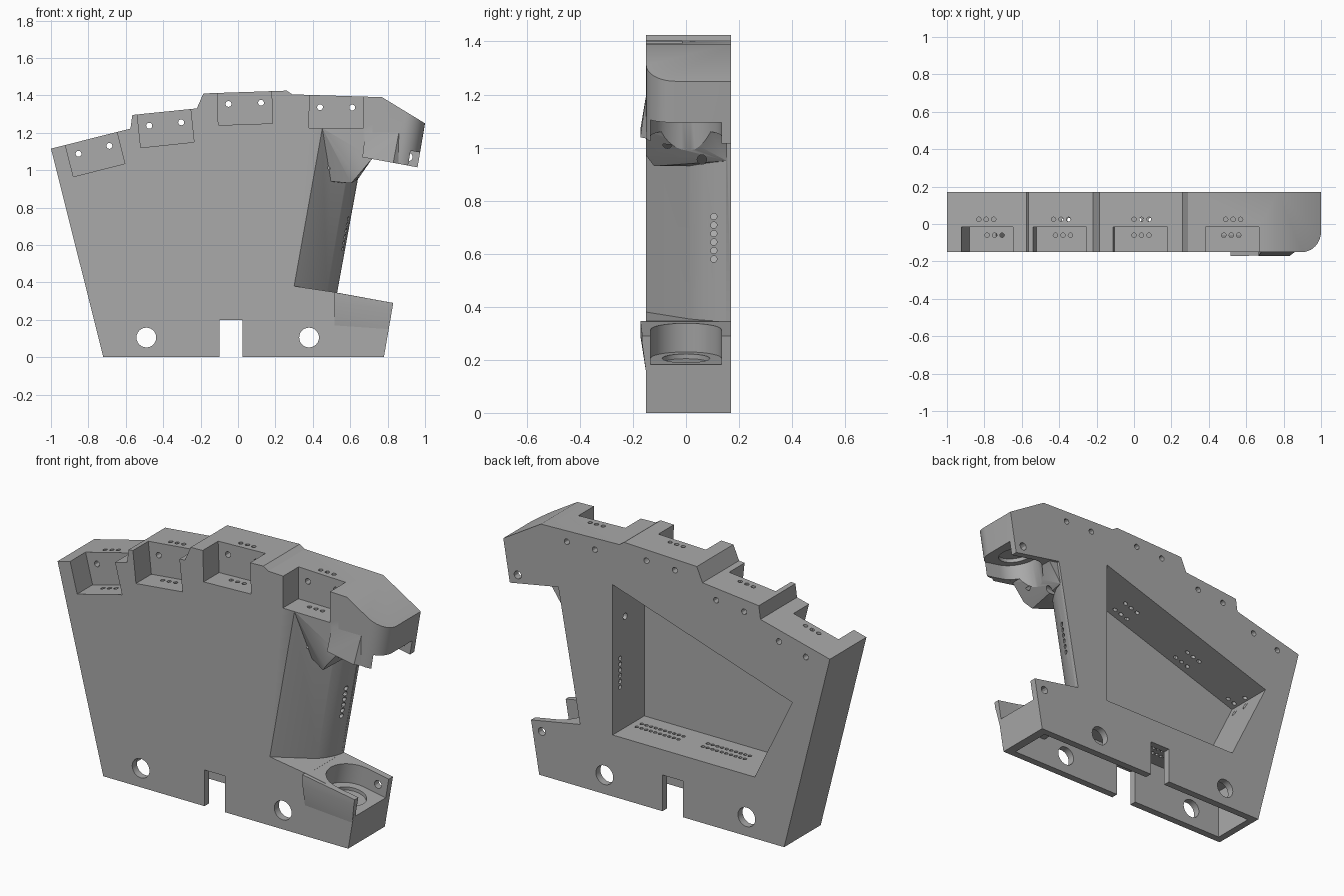
import bpy, bmesh, math
from mathutils import Matrix, Vector

old = bpy.data.objects.get("Cube")
if old:
    bpy.data.objects.remove(old, do_unlink=True)

grey = bpy.data.materials.new("plain_grey")
grey.use_nodes = True
tone = (0.4, 0.4, 0.4, 1)
grey.diffuse_color = tone
grey.node_tree.nodes["Principled BSDF"].inputs["Base Color"].default_value = tone


def to_object(bm, name):
    bmesh.ops.recalc_face_normals(bm, faces=bm.faces)
    mesh = bpy.data.meshes.new(name)
    bm.to_mesh(mesh)
    bm.free()
    ob = bpy.data.objects.new(name, mesh)
    bpy.context.collection.objects.link(ob)
    mesh.materials.append(grey)
    return ob


def solid(points, low, high, matrix):
    """Extrude a flat outline along local z, then place it."""
    bm = bmesh.new()
    face = bm.faces.new([bm.verts.new((a, b, low)) for a, b in points])
    out = bmesh.ops.extrude_face_region(bm, geom=[face])
    moved = [v for v in out["geom"] if isinstance(v, bmesh.types.BMVert)]
    bmesh.ops.translate(bm, verts=moved, vec=(0, 0, high - low))
    bm.transform(matrix)
    bmesh.ops.recalc_face_normals(bm, faces=bm.faces)
    return bm


def plate(points, front, back):
    """Outline in x and z, running from front to back in y."""
    return solid(points, -back, -front, Matrix.Rotation(math.pi / 2, 4, "X"))


def hull(points):
    bm = bmesh.new()
    for p in points:
        bm.verts.new(p)
    out = bmesh.ops.convex_hull(bm, input=bm.verts)
    bmesh.ops.delete(bm, geom=list(set(out["geom_interior"] + out["geom_unused"])), context="VERTS")
    return bm


def drills(holes, axis):
    """Round pins given as start point, length and radius."""
    bm = bmesh.new()
    turn = Vector(axis).to_track_quat("Z", "Y").to_matrix().to_4x4()
    for start, length, radius in holes:
        mid = Vector(start) + Vector(axis) * length / 2
        bmesh.ops.create_cone(bm, cap_ends=True, segments=24 if radius > 0.03 else 12,
                              radius1=radius, radius2=radius, depth=length,
                              matrix=Matrix.Translation(mid) @ turn)
    return bm


def combine(bm, operation="DIFFERENCE"):
    tool = to_object(bm, "cutter")
    tool.hide_render = True
    mod = frame.modifiers.new("shape", "BOOLEAN")
    mod.operation, mod.solver, mod.object = operation, "EXACT", tool
    bpy.context.view_layer.objects.active = frame
    bpy.ops.object.modifier_apply(modifier=mod.name)
    bpy.data.objects.remove(tool, do_unlink=True)


FRONT, BACK = -0.15, 0.17

# Main slab with the stepped top, overhang and foot shelf
outline = [(-0.72, 0), (0.78, 0), (0.83, 0.29), (0.53, 0.345), (0.663, 1.07),
           (0.96, 1.015), (1, 1.25), (0.77, 1.39), (0.29, 1.405), (0.26, 1.425),
           (-0.185, 1.41), (-0.22, 1.33), (-0.565, 1.295), (-0.575, 1.222), (-1, 1.115)]
bm = plate(outline, FRONT, BACK)
# Rounded front corner of the overhang
corner = [e for e in bm.edges
          if all(v.co.x > 0.95 and v.co.y < 0 for v in e.verts)]
bmesh.ops.bevel(bm, geom=corner, offset=0.11, segments=10, profile=0.5, affect="EDGES")
frame = to_object(bm, "frame")

# Slanted recess in front of the column
section = [(0.30, -0.15), (0.475, 0.015), (0.50, 0.06), (0.52, 0.105), (0.53, 0.15),
           (0.56, 0.15), (0.56, -0.25), (0.2, -0.25)]
shear = Matrix(((1, 0, 0.15, 0), (0, 1, 0, 0), (-0.15, 0, 0.84, 0.425), (0, 0, 0, 1)))
combine(solid(section, 0, 1, shear))

# Gusset below the overhang
combine(hull([(0.45, FRONT, 1.225), (0.64, FRONT, 0.97), (0.665, FRONT, 1.065),
              (0.72, FRONT, 1.065), (0.72, FRONT, 1.25), (0.46, FRONT, 1.25),
              (0.605, -0.12, 0.93), (0.495, -0.06, 0.94), (0.57, 0.02, 0.93),
              (0.64, 0.155, 0.95), (0.72, 0.155, 1.065), (0.72, 0.155, 1.25),
              (0.5, 0.155, 1.25), (0.5, 0.155, 0.95)]), "UNION")

# Thickened front walls around the two sockets
combine(hull([(0.515, -0.172, 0.347), (0.83, -0.165, 0.29), (0.515, -0.172, 0.29),
              (0.825, -0.165, 0.26), (0.515, -0.15, 0.17), (0.805, -0.15, 0.15),
              (0.515, -0.12, 0.347), (0.83, -0.12, 0.29), (0.515, -0.12, 0.17),
              (0.805, -0.12, 0.15)]), "UNION")
combine(hull([(0.665, -0.172, 1.069), (0.83, -0.172, 1.039), (0.665, -0.13, 1.069),
              (0.87, -0.14, 1.032), (0.68, -0.15, 1.2), (0.86, -0.15, 1.2),
              (0.68, -0.12, 1.2), (0.86, -0.12, 1.2)]), "UNION")

# Round sockets that open to the side
RADIUS = 0.133
TILT = Matrix.Rotation(math.radians(10.4), 4, "Y")
angles = [math.pi / 2 + math.pi * i / 24 for i in range(25)]
socket = [(RADIUS * math.cos(a), RADIUS * math.sin(a)) for a in angles]
socket += [(0.4, -RADIUS), (0.4, RADIUS)]
low_place = Matrix.Translation((0.70, 0, 0.314)) @ TILT
high_place = Matrix.Translation((0.81, 0, 1.043)) @ TILT
combine(solid(socket, -0.11, 0.15, low_place))
combine(solid(socket, -0.08, 0.08, high_place))
disc = [(0.09 * math.cos(a * 2), 0.09 * math.sin(a * 2)) for a in angles[:-1]]
combine(solid(disc, -0.128, -0.05, low_place))
combine(solid(disc, 0.02, 0.1, high_place))

# Large sloping pocket in the back
combine(plate([(0.33, 0.34), (0.33, 1.172), (-0.77, 0.814), (-0.54, 0.34)], -0.107, 0.3))

# Hollow base and the slot through it
combine(plate([(-0.68, -0.1), (-0.68, 0.28), (0.45, 0.28), (0.53, 0.15),
               (0.73, 0.15), (0.73, -0.1)], -0.11, 0.13))
combine(plate([(-0.1, -0.1), (0.025, -0.1), (0.025, 0.2), (-0.1, 0.2)], -0.3, 0.3))

# Four switch bays along the top: floor corners, pin holes and hole rows
bays = [((-0.88, 0.965), (-0.605, 1.035), (-0.79, -0.745), 0.75),
        ((-0.52, 1.12), (-0.235, 1.15), (-0.39, -0.38), 0.75),
        ((-0.105, 1.24), (0.185, 1.25), (0.04, 0.04), 0.75),
        ((0.38, 1.225), (0.667, 1.222), (0.53, 0.52), 1.0)]
across, down = [], []
for left, right, rows, floor in bays:
    a, b = Vector(left), Vector(right)
    along = (b - a).normalized()
    up = Vector((-along.y, along.x))
    combine(plate([a, b, b + up * 0.3, a + up * 0.3], -0.3, -0.015))
    for t in (0.2, 0.8):
        p = a.lerp(b, t) + up * 0.112
        across.append(((p.x, -0.3, p.y), 0.6, 0.016))
    for x, y in zip(rows, (0.025, -0.06)):
        for step in (-0.04, 0, 0.04):
            down.append(((x + step, y, floor), 1.6 - floor, 0.012))

# Cross holes in the base and the socket back walls
across += [((x, -0.3, 0.105), 0.6, 0.053) for x in (-0.49, 0.38)]
across += [((0.764, 0.08, 0.243), 0.2, 0.022), ((0.912, 0.08, 1.07), 0.2, 0.022)]
combine(drills(across, (0, 1, 0)))

# Two double rows of holes in the pocket floor
for first in (0.03, -0.376):
    for i in range(10):
        for y in (-0.022, 0.022):
            down.append(((first + i * 0.0285, y, 0.22), 0.18, 0.01))
combine(drills(down, (0, 0, 1)))

# Column holes leading into the pocket
side = [((0.28, 0.105, 0.58 + i * 0.032), 0.4, 0.012) for i in range(6)]
side += [((0.28, -0.07, 1.015), 0.4, 0.018), ((0.28, 0.06, 0.955), 0.4, 0.018)]
combine(drills(side, (1, 0, 0)))

# Shading
frame.data.materials.clear()
frame.data.materials.append(grey)
for p in frame.data.polygons:
    p.material_index = 0
bpy.ops.object.select_all(action="DESELECT")
frame.select_set(True)
bpy.context.view_layer.objects.active = frame
bpy.ops.object.shade_smooth_by_angle(angle=math.radians(30))
